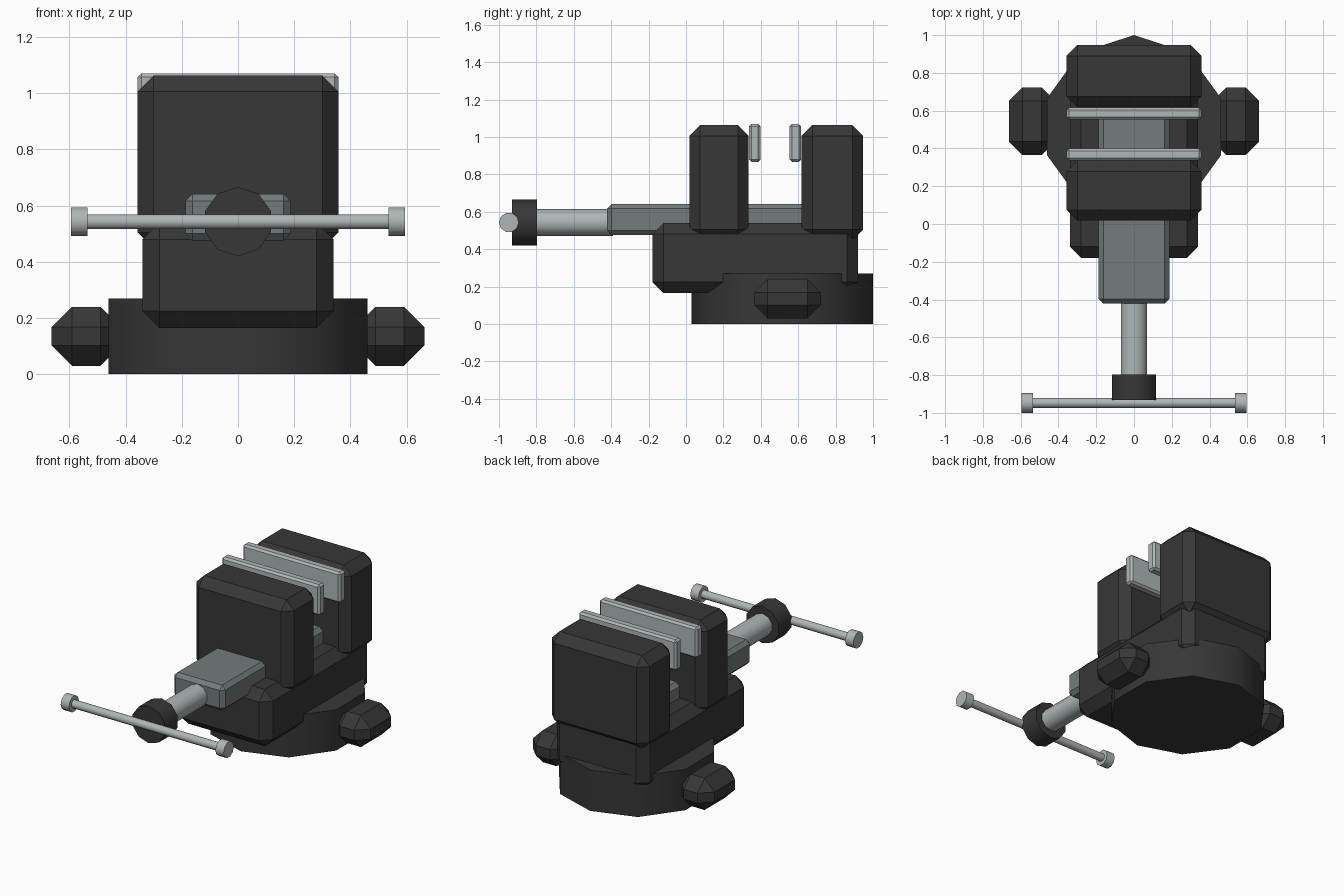
import bpy, math

if "Cube" in bpy.data.objects:
    bpy.data.objects.remove(bpy.data.objects["Cube"])


def material(name, r, g, b):
    m = bpy.data.materials.new(name)
    m.diffuse_color = (r, g, b, 1)
    m.use_nodes = True
    m.node_tree.nodes["Principled BSDF"].inputs["Base Color"].default_value = m.diffuse_color
    return m


IRON = material("dark iron", 0.038, 0.038, 0.038)
STEEL = material("bright steel", 0.43, 0.47, 0.47)
SLIDE = material("grey green steel", 0.17, 0.205, 0.20)


def finish(ob, name, mat):
    ob.name = name
    ob.data.name = name
    ob.data.materials.append(mat)
    return ob


def block(name, x, y, z, bevel, mat):
    """Chamfered box from (min, max) ranges."""
    bpy.ops.mesh.primitive_cube_add(size=1)
    ob = finish(bpy.context.object, name, mat)
    for v in ob.data.vertices:
        v.co = [lo + (c + 0.5) * (hi - lo) for c, (lo, hi) in zip(v.co, (x, y, z))]
    mod = ob.modifiers.new("chamfer", 'BEVEL')
    mod.width = bevel
    mod.segments = 1
    mod.limit_method = 'NONE'
    return ob


def rod(name, centre, radius, length, axis, mat):
    """Ten-sided cylinder along an axis, smooth round its wall."""
    rot = {'x': (0, math.pi / 2, 0), 'y': (math.pi / 2, 0, 0), 'z': (0, 0, 0)}[axis]
    bpy.ops.mesh.primitive_cylinder_add(vertices=10, radius=radius, depth=length,
                                        location=centre, rotation=rot)
    ob = finish(bpy.context.object, name, mat)
    bpy.ops.object.shade_smooth_by_angle(angle=math.radians(40))
    return ob


# Swivel base and its side lugs
rod("swivel_base", (0, 0.515, 0.135), 0.485, 0.27, 'z', IRON)
for side, s in (("left", -1), ("right", 1)):
    block(side + "_lug", sorted((s * 0.417, s * 0.663)), (0.365, 0.722),
          (0.03, 0.24), 0.072, IRON)

# Body with the two jaws
block("body", (-0.34, 0.34), (-0.18, 0.92), (0.165, 0.54), 0.06, IRON)
block("front_jaw", (-0.357, 0.357), (0.018, 0.335), (0.447, 1.063), 0.057, IRON)
block("rear_jaw", (-0.357, 0.357), (0.618, 0.947), (0.447, 1.063), 0.057, IRON)

# Gripping plates
block("front_jaw_plate", (-0.357, 0.357), (0.337, 0.399), (0.867, 1.07), 0.013, STEEL)
block("rear_jaw_plate", (-0.357, 0.357), (0.553, 0.616), (0.867, 1.07), 0.013, STEEL)

# Slide bar and screw
block("slide_bar", (-0.187, 0.187), (-0.422, 0.72), (0.475, 0.642), 0.025, SLIDE)
rod("screw", (0, -0.62, 0.543), 0.073, 0.46, 'y', STEEL)
rod("screw_hub", (0, -0.864, 0.543), 0.123, 0.134, 'y', IRON)

# Turning handle with end caps
rod("handle", (0, -0.947, 0.543), 0.027, 1.1, 'x', STEEL)
for side, s in (("left", -1), ("right", 1)):
    rod(side + "_handle_cap", (s * 0.565, -0.947, 0.543), 0.053, 0.06, 'x', STEEL)
